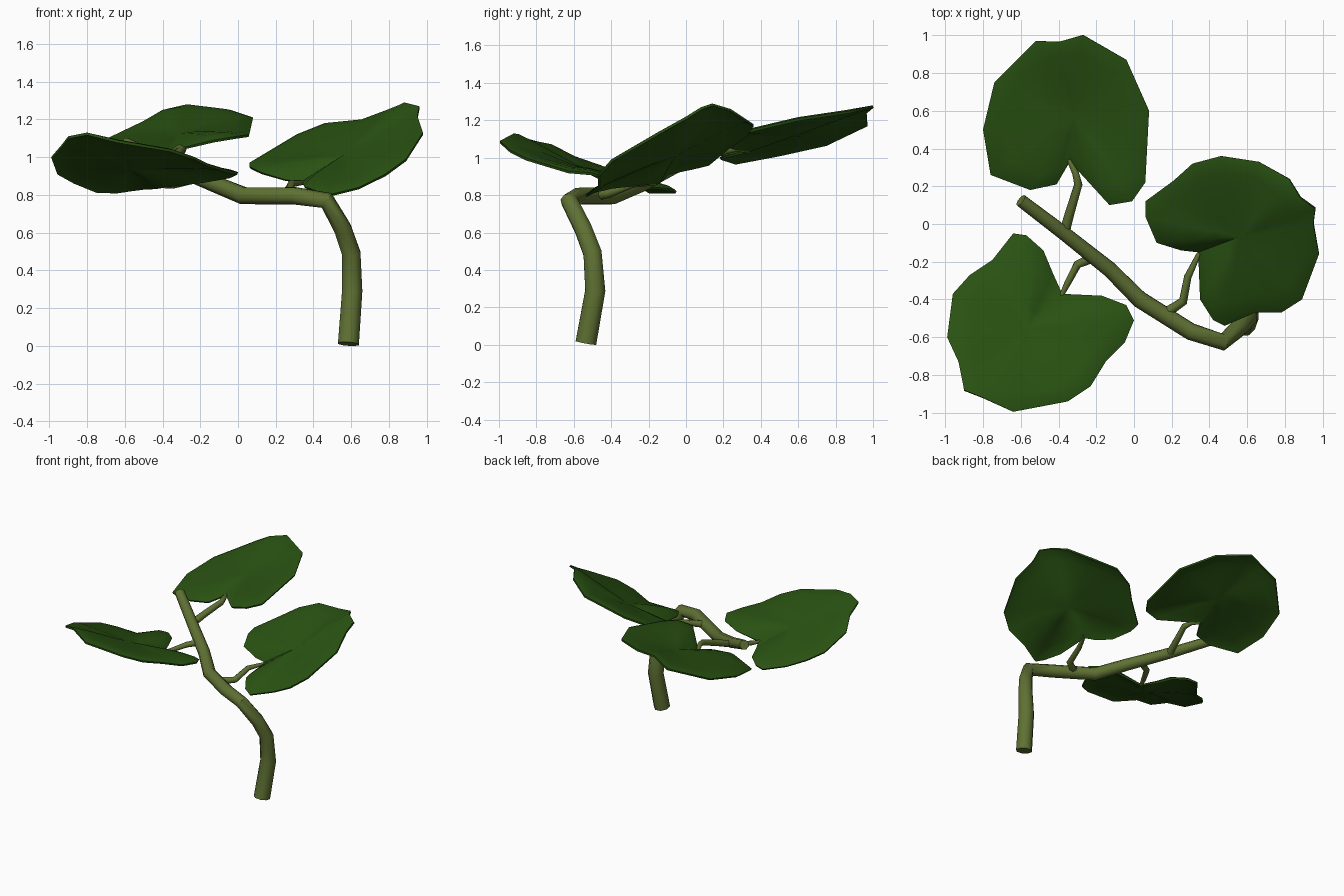
import bpy, bmesh, math
from mathutils import Vector


def material(name, color):
    m = bpy.data.materials.new(name)
    m.diffuse_color = color
    return m


GREEN = material("leaf_green", (0.022, 0.083, 0.006, 1))
OLIVE = material("stem_olive", (0.115, 0.165, 0.033, 1))


def finish(ob, mat, angle):
    bpy.ops.object.select_all(action='DESELECT')
    ob.select_set(True)
    bpy.context.view_layer.objects.active = ob
    bpy.ops.object.convert(target='MESH')
    bpy.ops.object.shade_smooth_by_angle(angle=math.radians(angle))
    ob.data.materials.clear()
    ob.data.materials.append(mat)


def tube(name, path):
    """Tapered tube through (x, y, z, radius) points."""
    cu = bpy.data.curves.new(name, 'CURVE')
    cu.dimensions = '3D'
    cu.bevel_depth = 1
    cu.bevel_resolution = 2
    cu.use_fill_caps = True
    sp = cu.splines.new('POLY')
    sp.points.add(len(path) - 1)
    for p, (x, y, z, r) in zip(sp.points, path):
        p.co = (x, y, z, 1)
        p.radius = r
    ob = bpy.data.objects.new(name, cu)
    bpy.context.collection.objects.link(ob)
    finish(ob, OLIVE, 50)


def leaf(name, outline, tip, lift=0.018):
    """Heart-shaped blade; outline[0] is the notch, outline[tip] the tip."""
    pts = [Vector(p) for p in outline]
    n = len(pts)
    axis = (pts[tip] - pts[0]).xy.normalized()
    centre = pts[0].lerp(pts[tip], 0.36)
    bm = bmesh.new()
    rings = []
    # rim droops, both halves swell, the midrib stays in a shallow valley
    for s, h in ((1, 0), (0.93, 0.7), (0.78, 1), (0.55, 1), (0.28, 1)):
        ring = []
        for p in pts:
            q = centre.lerp(p, s)
            off = abs(axis.cross((q - pts[0]).xy))
            q.z += lift * h * min(1, 0.1 + off / 0.16)
            ring.append(bm.verts.new(q))
        rings.append(ring)
    mid = bm.verts.new(centre + Vector((0, 0, lift * 0.1)))
    for i in range(n):
        j = (i + 1) % n
        for a, b in zip(rings, rings[1:]):
            bm.faces.new((a[i], a[j], b[j], b[i]))
        bm.faces.new((rings[-1][i], rings[-1][j], mid))
    bmesh.ops.recalc_face_normals(bm, faces=bm.faces)
    if mid.link_faces[0].normal.z < 0:
        bmesh.ops.reverse_faces(bm, faces=bm.faces)
    me = bpy.data.meshes.new(name)
    bm.to_mesh(me)
    bm.free()
    ob = bpy.data.objects.new(name, me)
    bpy.context.collection.objects.link(ob)
    mod = ob.modifiers.new("thickness", 'SOLIDIFY')
    mod.thickness = 0.014
    mod.offset = -1
    finish(ob, GREEN, 60)


# main stem
tube("stem", [
    (0.585, -0.535, 0.01, 0.06), (0.605, -0.485, 0.29, 0.058),
    (0.60, -0.50, 0.49, 0.053), (0.555, -0.55, 0.62, 0.05),
    (0.47, -0.625, 0.77, 0.047), (0.30, -0.57, 0.795, 0.048),
    (0.03, -0.40, 0.795, 0.048), (-0.13, -0.24, 0.86, 0.044),
    (-0.37, -0.05, 0.96, 0.04), (-0.60, 0.125, 1.07, 0.036)])

# leaf stalks
tube("back_leaf_stalk", [
    (-0.37, -0.05, 0.95, 0.028), (-0.34, 0.06, 0.99, 0.025),
    (-0.295, 0.21, 1.04, 0.022), (-0.31, 0.27, 1.05, 0.018),
    (-0.345, 0.34, 1.035, 0.012)])
tube("left_leaf_stalk", [
    (-0.22, -0.18, 0.89, 0.026), (-0.30, -0.215, 0.865, 0.022),
    (-0.35, -0.31, 0.85, 0.018), (-0.385, -0.38, 0.845, 0.012)])
tube("right_leaf_stalk", [
    (0.17, -0.47, 0.80, 0.028), (0.26, -0.41, 0.81, 0.024),
    (0.285, -0.28, 0.86, 0.02), (0.345, -0.155, 0.865, 0.012)])

# leaf blades
leaf("back_leaf", [
    (-0.34, 0.33, 1.04), (-0.41, 0.21, 1.01), (-0.55, 0.18, 1.0),
    (-0.76, 0.26, 0.975), (-0.80, 0.50, 1.02), (-0.74, 0.75, 1.075),
    (-0.52, 0.97, 1.18), (-0.40, 0.965, 1.25), (-0.27, 1.0, 1.28),
    (-0.04, 0.87, 1.25), (0.08, 0.60, 1.21), (0.06, 0.22, 1.12),
    (-0.01, 0.12, 1.11), (-0.13, 0.10, 1.09)], 8)
leaf("left_leaf", [
    (-0.38, -0.37, 0.85), (-0.43, -0.26, 0.84), (-0.48, -0.14, 0.84),
    (-0.57, -0.06, 0.83),
    (-0.64, -0.05, 0.82), (-0.75, -0.19, 0.82), (-0.87, -0.27, 0.87),
    (-0.96, -0.37, 0.92), (-0.99, -0.60, 1.0), (-0.93, -0.73, 1.07),
    (-0.90, -0.88, 1.11), (-0.80, -0.92, 1.13), (-0.64, -0.995, 1.09),
    (-0.35, -0.94, 1.04), (-0.23, -0.86, 1.0), (-0.15, -0.73, 0.96),
    (-0.05, -0.63, 0.93), (0.0, -0.51, 0.92), (-0.04, -0.43, 0.90),
    (-0.17, -0.38, 0.875)], 10)
leaf("right_leaf", [
    (0.34, -0.15, 0.87), (0.25, -0.14, 0.88), (0.12, -0.10, 0.92),
    (0.06, 0.04, 0.95), (0.06, 0.12, 0.97), (0.21, 0.23, 1.06),
    (0.31, 0.32, 1.12), (0.46, 0.36, 1.18), (0.66, 0.33, 1.20),
    (0.82, 0.24, 1.26), (0.88, 0.14, 1.29), (0.96, 0.08, 1.27),
    (0.95, 0.0, 1.22), (0.98, -0.16, 1.13), (0.89, -0.40, 0.99),
    (0.78, -0.47, 0.91), (0.64, -0.47, 0.84), (0.48, -0.54, 0.80),
    (0.42, -0.51, 0.82), (0.35, -0.40, 0.845)], 11)
